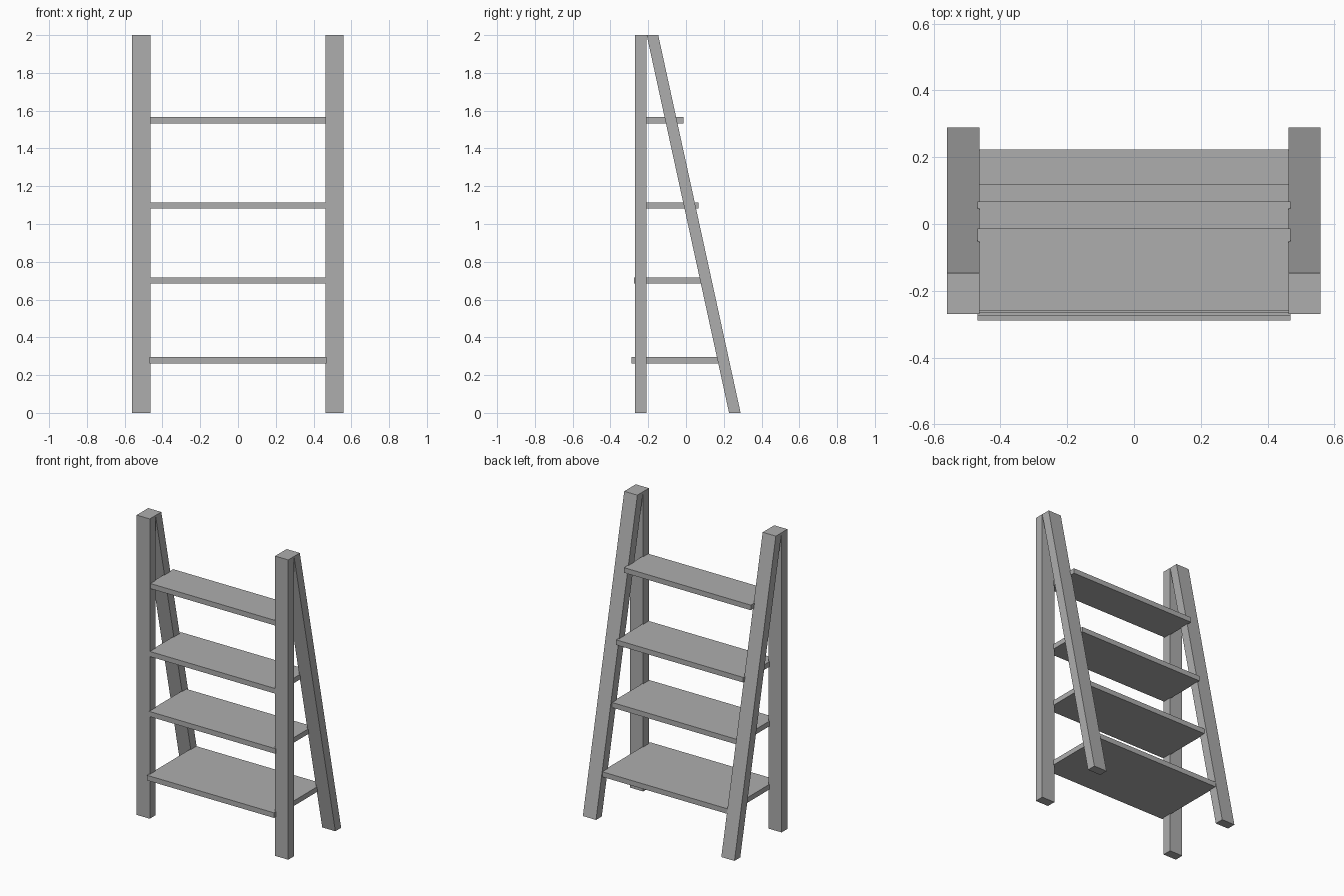
import bpy

if "Cube" in bpy.data.objects:
    bpy.data.objects.remove(bpy.data.objects["Cube"])

grey = bpy.data.materials.new("dark_grey")
grey.diffuse_color = (0.42, 0.42, 0.42, 1)
grey.use_nodes = True
grey.node_tree.nodes["Principled BSDF"].inputs["Base Color"].default_value = grey.diffuse_color


def prism(name, profile, x0, x1):
    """Extrude a (y, z) profile along x."""
    n = len(profile)
    verts = [(x, y, z) for x in (x0, x1) for y, z in profile]
    faces = [tuple(reversed(range(n))), tuple(range(n, 2 * n))]
    faces += [(i, (i + 1) % n, (i + 1) % n + n, i + n) for i in range(n)]
    mesh = bpy.data.meshes.new(name)
    mesh.from_pydata(verts, [], faces)
    mesh.materials.append(grey)
    obj = bpy.data.objects.new(name, mesh)
    bpy.context.collection.objects.link(obj)
    return obj


# Upright front legs and slanted back legs, cut level and meeting at the top
front = [(-0.269, 0), (-0.208, 0), (-0.208, 2), (-0.269, 2)]
back = [(0.228, 0), (0.289, 0), (-0.147, 2), (-0.208, 2)]
for side, x0, x1 in (("left", -0.560, -0.463), ("right", 0.462, 0.559)):
    prism(f"front_leg_{side}", front, x0, x1)
    prism(f"back_leg_{side}", back, x0, x1)

# Shelves, getting shallower upwards: (front y, back y, underside z)
shelves = [(-0.289, 0.223, 0.262), (-0.274, 0.118, 0.684),
           (-0.267, 0.067, 1.081), (-0.261, -0.014, 1.532)]
for i, (y0, y1, z) in enumerate(shelves, 1):
    top = z + 0.034
    prism(f"shelf_{i}", [(y0, z), (y1, z), (y1, top), (y0, top)], -0.469, 0.468)
